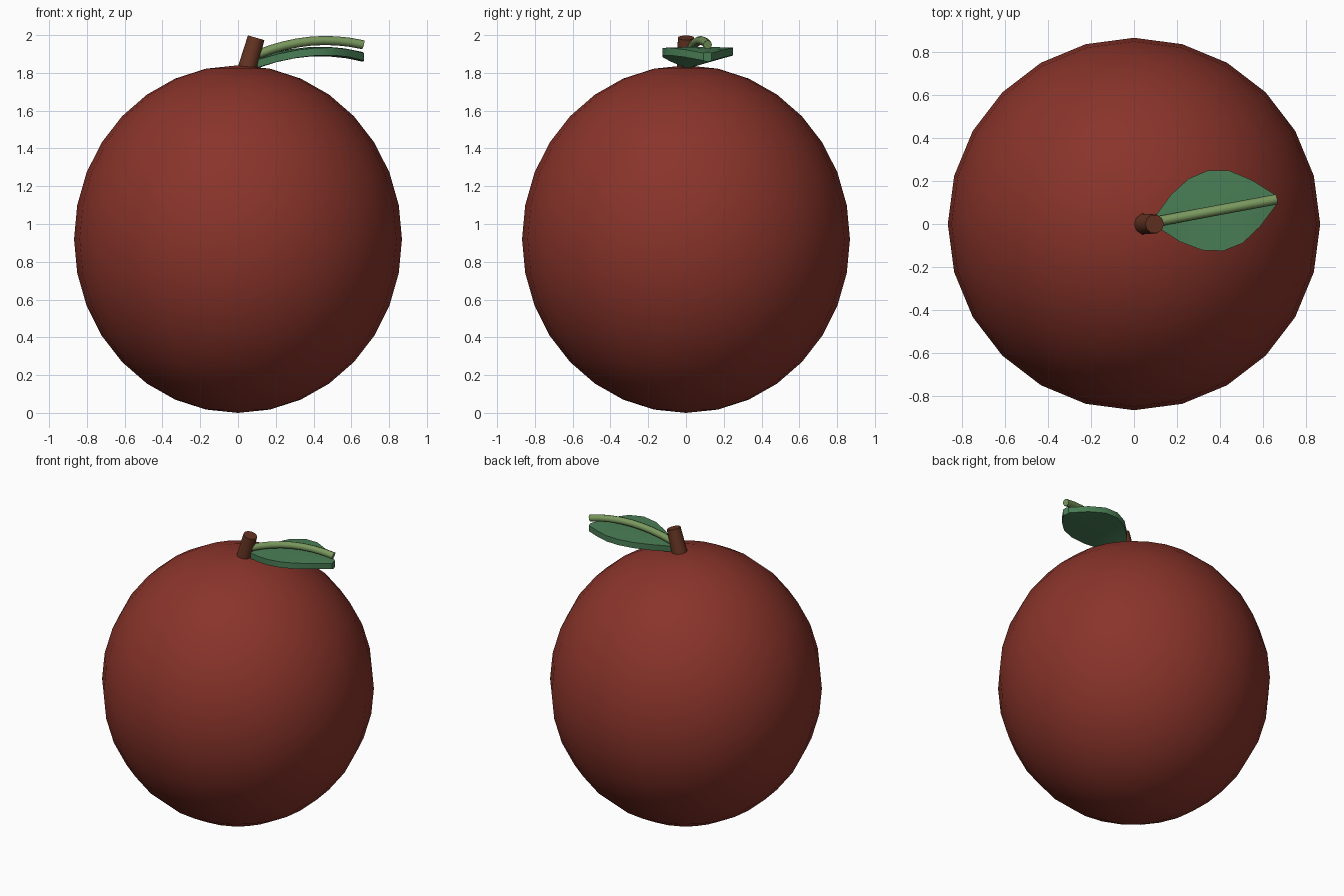
import bpy, bmesh, math
from mathutils import Vector, Matrix

if "Cube" in bpy.data.objects:
    bpy.data.objects.remove(bpy.data.objects["Cube"])


def material(name, rgb):
    m = bpy.data.materials.new(name)
    m.diffuse_color = (*rgb, 1)
    m.use_nodes = True
    m.node_tree.nodes["Principled BSDF"].inputs["Base Color"].default_value = m.diffuse_color
    return m


RED = material("deep red skin", (0.25, 0.034, 0.023))
BROWN = material("stem brown", (0.13, 0.035, 0.016))
GREEN = material("leaf green", (0.068, 0.21, 0.092))
LIGHT = material("vein green", (0.19, 0.31, 0.11))


def make(name, bm, mat, angle):
    bmesh.ops.recalc_face_normals(bm, faces=bm.faces)
    me = bpy.data.meshes.new(name)
    bm.to_mesh(me)
    bm.free()
    me.materials.append(mat)
    ob = bpy.data.objects.new(name, me)
    bpy.context.collection.objects.link(ob)
    bpy.ops.object.select_all(action='DESELECT')
    ob.select_set(True)
    bpy.context.view_layer.objects.active = ob
    bpy.ops.object.shade_smooth_by_angle(angle=math.radians(angle))
    return ob


# Fruit body: slightly tall sphere
bm = bmesh.new()
bmesh.ops.create_uvsphere(bm, u_segments=24, v_segments=16, radius=1)
bmesh.ops.scale(bm, vec=(0.868, 0.868, 0.92), verts=bm.verts)
bmesh.ops.translate(bm, vec=(0, 0, 0.92), verts=bm.verts)
make("fruit_body", bm, RED, 40)

# Stem: short leaning peg
bm = bmesh.new()
base, top = Vector((0.037, 0, 1.78)), Vector((0.096, 0, 1.986))
axis = top - base
bmesh.ops.create_cone(bm, cap_ends=True, segments=10, radius1=0.052,
                      radius2=0.045, depth=axis.length)
bm.transform(Matrix.Translation((base + top) / 2)
             @ axis.to_track_quat('Z', 'Y').to_matrix().to_4x4())
make("stem", bm, BROWN, 50)

# Leaf frame: along the blade, across it, and its lengthwise arch
ORIGIN = Vector((0.10, 0.01, 0))
ALONG = Vector((0.983, 0.183, 0))
ACROSS = Vector((-0.183, 0.983, 0))
LENGTH = 0.572


def leaf_point(t, v, lift):
    z = 1.85 + 0.035 * t + 0.18 * t * (1 - t) + lift
    return ORIGIN + ALONG * (t * LENGTH) + ACROSS * v + Vector((0, 0, z))


# Leaf blade: closed slab, thicker at the middle than at the rim
bm = bmesh.new()
widths = [0.022, 0.112, 0.17, 0.191, 0.172, 0.11, 0.022]
rows = []
for i, w in enumerate(widths):
    t = i / (len(widths) - 1)
    section = [(-1, 0.02), (-0.5, 0.023), (0, 0.025), (0.5, 0.023), (1, 0.02),
               (1, -0.02), (0.5, -0.024), (0, -0.026), (-0.5, -0.024), (-1, -0.02)]
    rows.append([bm.verts.new(leaf_point(t, s * w, h)) for s, h in section])
for a, b in zip(rows, rows[1:]):
    for k in range(len(a)):
        n = (k + 1) % len(a)
        bm.faces.new((a[k], a[n], b[n], b[k]))
bm.faces.new(rows[0])
bm.faces.new(rows[-1])
make("leaf_blade", bm, GREEN, 40)

# Midrib: round rod lying along the top of the blade
bm = bmesh.new()
rings = []
for i in range(9):
    t = i / 8
    slope = (0.035 + 0.18 * (1 - 2 * t)) / LENGTH
    tangent = (ALONG + Vector((0, 0, slope))).normalized()
    up = tangent.cross(ACROSS)
    c = leaf_point(t, 0, 0.046 + 0.018 * t)
    rings.append([bm.verts.new(c + (ACROSS * math.cos(a) + up * math.sin(a)) * 0.024)
                  for a in (2 * math.pi * k / 8 for k in range(8))])
for a, b in zip(rings, rings[1:]):
    for k in range(8):
        n = (k + 1) % 8
        bm.faces.new((a[k], a[n], b[n], b[k]))
bm.faces.new(rings[0])
bm.faces.new(rings[-1])
make("leaf_midrib", bm, LIGHT, 50)
